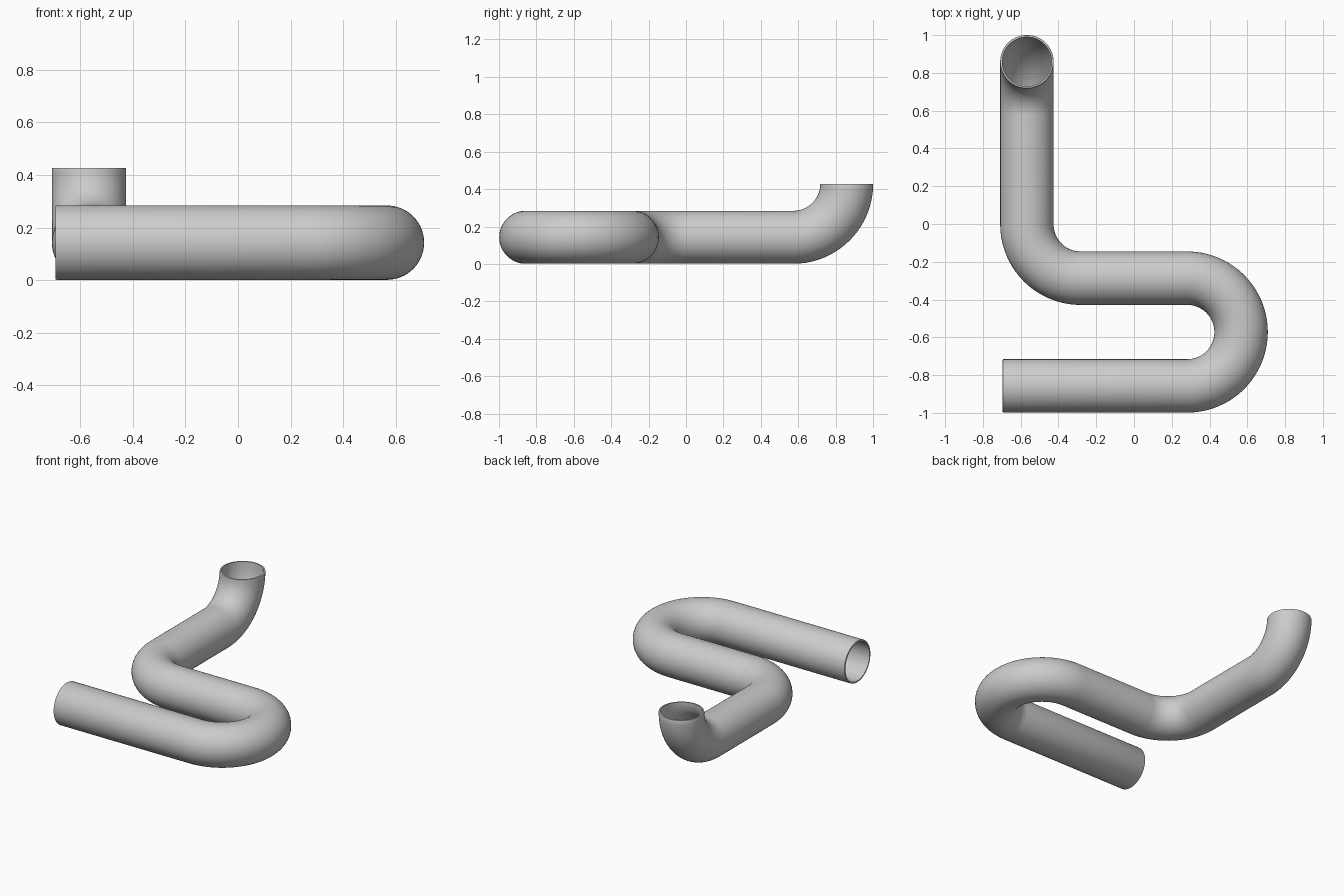
import bpy, bmesh
from math import sin, cos, pi
from mathutils import Vector

if "Cube" in bpy.data.objects:
    bpy.data.objects.remove(bpy.data.objects["Cube"])

R, BEND, CZ = 0.1415, 0.285, 0.1425   # tube radius, bend radius, axis height
WALL, RIM, SIDES, STEPS = 0.011, 0.004, 64, 20
X_LEG, Y_LOW, Y_MID = -0.567, -0.857, -0.287

stations = []   # (centre, tangent) along the pipe axis


def arc(centre, a, b, steps):
    """Quarter/half bends: centre + BEND*(a cos t + b sin t)."""
    c, a, b = Vector(centre), Vector(a), Vector(b)
    for i in range(steps + 1):
        t = (pi / 2) * i / STEPS
        stations.append((c + BEND * (a * cos(t) + b * sin(t)), b * cos(t) - a * sin(t)))


# Axis path: open end, U bend, elbow, upturned elbow
stations.append((Vector((-0.695, Y_LOW, CZ)), Vector((1, 0, 0))))
arc((0.282, (Y_LOW + Y_MID) / 2, CZ), (0, -1, 0), (1, 0, 0), 2 * STEPS)
arc((X_LEG + BEND, Y_MID + BEND, CZ), (0, -1, 0), (-1, 0, 0), STEPS)
arc((X_LEG, 0.574, CZ + BEND), (0, 0, -1), (0, 1, 0), STEPS)

# Carry a sideways direction along the path so the rings do not twist
frames, side = [], Vector((0, 0, 1))
for p, t in stations:
    side = (side - t * side.dot(t)).normalized()
    frames.append((p, t, side.copy(), t.cross(side)))

# Outer skin, rounded rim, inner skin, rounded rim: one closed sweep
first, last, mid = frames[0], frames[-1], frames[1:-1]
outer, inner = R, R - WALL
seq = [(first, 0, outer - RIM), (first, RIM * .3, outer - RIM * .3), (first, RIM, outer)]
seq += [(f, 0, outer) for f in mid]
seq += [(last, -RIM, outer), (last, -RIM * .3, outer - RIM * .3), (last, 0, outer - RIM),
        (last, 0, inner)]
seq += [(f, 0, inner) for f in reversed(mid)]
seq += [(first, 0, inner)]

bm = bmesh.new()
rings = []
for (p, t, u, v), shift, rad in seq:
    rings.append([bm.verts.new(p + t * shift + rad * (u * cos(2 * pi * k / SIDES) + v * sin(2 * pi * k / SIDES)))
                  for k in range(SIDES)])
for i, ring in enumerate(rings):
    nxt = rings[(i + 1) % len(rings)]
    for k in range(SIDES):
        j = (k + 1) % SIDES
        bm.faces.new((ring[k], ring[j], nxt[j], nxt[k]))
bmesh.ops.recalc_face_normals(bm, faces=bm.faces)

mesh = bpy.data.meshes.new("bent_pipe")
bm.to_mesh(mesh)
bm.free()
pipe = bpy.data.objects.new("bent_pipe", mesh)
bpy.context.collection.objects.link(pipe)
bpy.context.view_layer.objects.active = pipe
pipe.select_set(True)
bpy.ops.object.shade_smooth_by_angle(angle=0.7)
